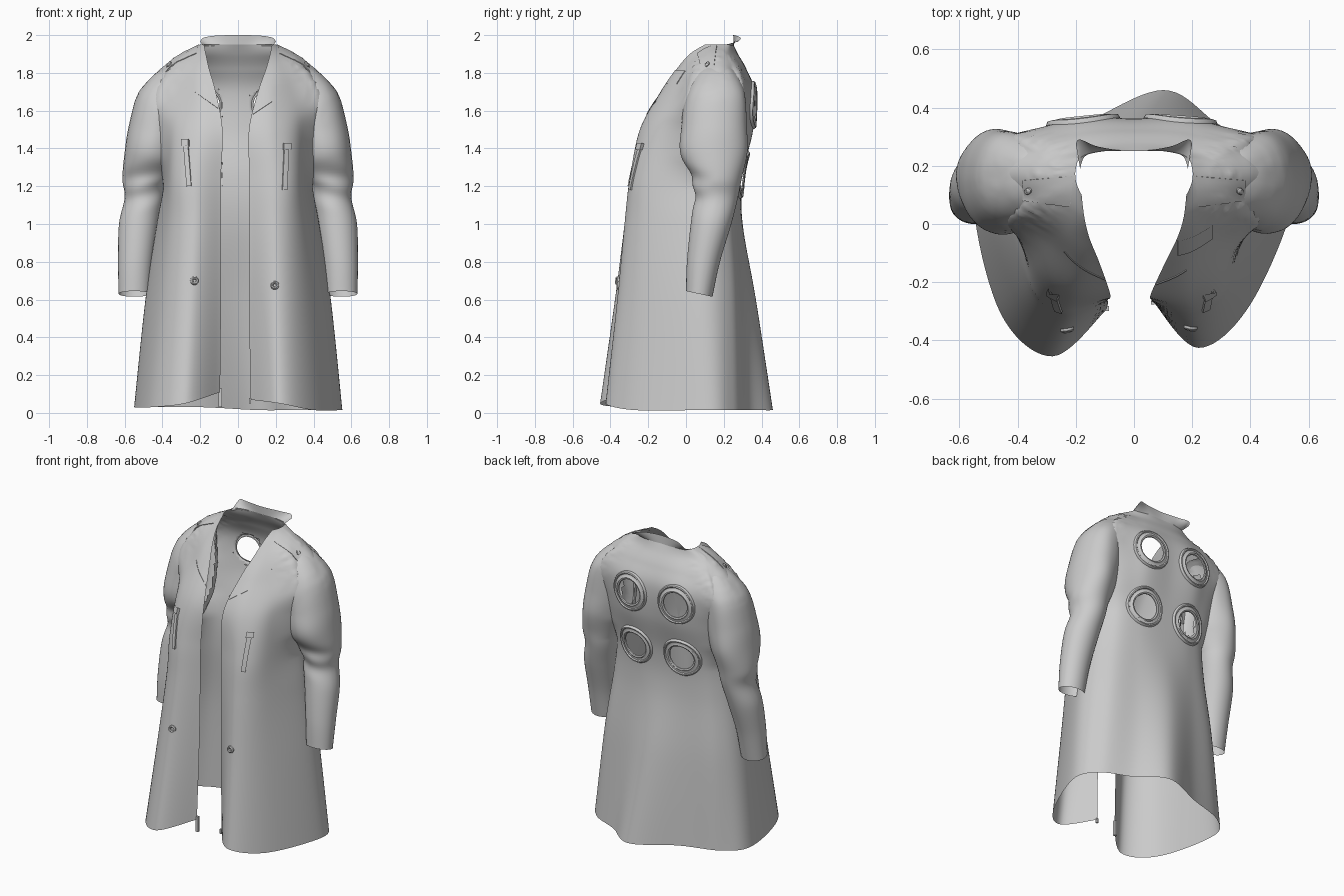
import bpy, bmesh, math
from mathutils import Vector, Matrix
from mathutils.bvhtree import BVHTree

cube = bpy.data.objects.get("Cube")
if cube:
    bpy.data.objects.remove(cube)

cloth = bpy.data.materials.new("light grey cloth")
cloth.use_nodes = True
grey = (0.6, 0.6, 0.6, 1)
cloth.diffuse_color = grey
cloth.node_tree.nodes["Principled BSDF"].inputs["Base Color"].default_value = grey


def spline(points, steps):
    """Smooth curve passing through all control points."""
    result = []
    last = len(points) - 1
    for i in range(last):
        a, b = points[max(i - 1, 0)], points[i]
        c, d = points[i + 1], points[min(i + 2, last)]
        for k in range(steps):
            t = k / steps
            result.append(b + (c - a) * t / 2 + (a - b * 2.5 + c * 2 - d / 2) * t * t
                          + (b * 3 - a - c * 3 + d) * t ** 3 / 2)
    return result + [points[last]]


def loft(rows, row_steps, column_steps):
    """Turn rows of control points into a fine grid of points."""
    wide = [spline(row, column_steps) for row in rows]
    columns = [spline(list(column), row_steps) for column in zip(*wide)]
    return [list(row) for row in zip(*columns)]


def grid_mesh(grid, wrap=False):
    bm = bmesh.new()
    verts = [[bm.verts.new(p) for p in row] for row in grid]
    count = len(grid[0])
    for low, high in zip(verts, verts[1:]):
        for j in range(count if wrap else count - 1):
            k = (j + 1) % count
            bm.faces.new((low[j], low[k], high[k], high[j]))
    bm.normal_update()
    return bm


def finish(name, bm, angle=50):
    bmesh.ops.recalc_face_normals(bm, faces=bm.faces)
    mesh = bpy.data.meshes.new(name)
    bm.to_mesh(mesh)
    bm.free()
    mesh.materials.append(cloth)
    obj = bpy.data.objects.new(name, mesh)
    bpy.context.collection.objects.link(obj)
    bpy.ops.object.select_all(action="DESELECT")
    obj.select_set(True)
    bpy.context.view_layer.objects.active = obj
    bpy.ops.object.shade_smooth_by_angle(angle=math.radians(angle))


def mirrored(half):
    return half + [Vector((-p.x, p.y, p.z)) for p in reversed(half[:-1])]


def blend(bm, other, reach=0.16):
    """Fillet the cloth towards another surface; return the faces buried in it."""
    moves, buried = {}, set()
    for v in bm.verts:
        hit, normal, _, gap = other.find_nearest(v.co)
        if v.co.z < 1.2 or gap > reach:
            if v.co.z > 1.2 and (v.co - hit).dot(normal) < 0:
                buried.add(v)
            continue
        if (v.co - hit).dot(normal) < -0.015:
            buried.add(v)
        crease = min(1, 1 - v.normal.dot(normal)) * min(1, (v.co.z - 1.2) / 0.15)
        moves[v] = v.normal * (reach / 4 * (1 - gap / reach) ** 2 * crease)
    for v, move in moves.items():
        v.co += move
    return [f for f in bm.faces if all(v in buried for v in f.verts)]


# Coat body: half sections from the front edge round to the middle of the back
sections = {
    0.03: (.08, -.28, .25, -.44, .43, -.29, .55, .09, .46, .25, .24, .34, 0, .46),
    0.6: (.075, -.27, .23, -.37, .38, -.25, .49, .07, .41, .24, .22, .31, 0, .37),
    1.0: (.075, -.265, .22, -.325, .35, -.22, .43, .07, .36, .22, .2, .28, 0, .3),
    1.25: (.075, -.26, .22, -.295, .34, -.2, .39, .09, .34, .23, .2, .29, 0, .3),
    1.5: (.07, -.24, .21, -.235, .34, -.13, .41, .13, .35, .27, .2, .35, 0, .35),
    1.7: (.112, -.135, .21, -.115, .36, 0, .49, .15, .38, .29, .2, .36, 0, .36),
    1.82: (.15, -.05, .22, -.025, .32, .05, .41, .17, .34, .255, .18, .31, 0, .32),
    1.9: (.17, .02, .21, .05, .26, .1, .29, .17, .25, .225, .13, .265, 0, .275),
    1.95: (.18, .1, .19, .12, .2, .15, .2, .19, .18, .23, .1, .25, 0, .25),
}
rows = []
for z, values in sections.items():
    row = mirrored([Vector((x, y, z)) for x, y in zip(values[::2], values[1::2])])
    low = max(0, 1 - z)
    for i, p in enumerate(row):
        side = -1 if i > 6 else 1
        edge = min(i, 12 - i)
        if p.y < 0:
            p.x -= 0.015 * min(1, max(0, (1.9 - z) * 2)) + 0.015 * low * min(edge, 1)
            p.y += 0.015 * side * low
        # the back fold drifts to one side towards the hem
        p.x += 0.1 * low * max(0, (p.y - 0.2) * 4)
        if z < 0.1:
            p.z += (0.06 - 0.02 * side if edge == 0 else 0.02 if edge == 1 else -0.015 * (side > 0))
    rows.append(row)
body = grid_mesh(loft(rows, 10, 10))

# Sleeves: height, inner x, outer x, front y, back y
sleeve_keys = (
    (.63, .465, .632, 0, .14), (.8, .45, .635, .005, .18), (1, .42, .63, .025, .24),
    (1.14, .395, .6, .045, .275), (1.24, .38, .612, .035, .295), (1.38, .36, .6, -.025, .325),
    (1.52, .35, .578, -.012, .32), (1.68, .36, .53, .02, .305), (1.78, .33, .455, .065, .265),
    (1.83, .3, .385, .11, .23), (1.845, .335, .35, .16, .18),
)
sleeves = {}
for side, name in ((1, "left_sleeve"), (-1, "right_sleeve")):
    rings = []
    for z, inner, outer, front, back in sleeve_keys:
        ring = []
        for k in range(25):
            angle = math.tau * k / 24 * side
            x = (inner + outer) / 2 + (outer - inner) / 2 * math.cos(angle)
            y = (front + back) / 2 + (back - front) / 2 * math.sin(angle)
            tilt = -0.015 * math.sin(angle) if z < 0.7 else 0
            ring.append(Vector((side * x, y, z + tilt)))
        rings.append(ring)
    grid = [row[:-1] for row in loft(rings, 8, 2)]
    # soft elbow creases on the front of the arm
    for row in grid:
        for p in row:
            bend = math.exp(-((p.z - 1.2) / 0.1) ** 2)
            if p.y < 0.15:
                p.y += 0.008 * bend * math.sin(45 * p.z + 14 * abs(p.x))
    sleeves[name] = grid_mesh(grid, wrap=True)

# Join the sleeves to the body with soft armhole seams
body_tree = BVHTree.FromBMesh(body)
sleeve_trees = [BVHTree.FromBMesh(bm) for bm in sleeves.values()]
openings = set()
for tree in sleeve_trees:
    side = tree.find_nearest(Vector((0, 0, 1)))[0].x
    faces = blend(body, tree)
    openings.update(f for f in faces if f.calc_center_median().x * side > 0.06)
for name, bm in sleeves.items():
    bmesh.ops.delete(bm, geom=blend(bm, body_tree), context="FACES")
    finish(name, bm, 80)
body.normal_update()
surface = BVHTree.FromBMesh(body)
DIRECTIONS = {"front": Vector((0, 1, 0)), "back": Vector((0, -1, 0)), "top": Vector((0, 0, -1))}


def on_coat(a, b, facing, lift):
    """Point on the coat seen from one direction, raised off the cloth."""
    ray = DIRECTIONS[facing]
    start = Vector((a, b, 3)) if facing == "top" else Vector((a, 0, b)) - ray * 3
    hit, normal, _, _ = surface.ray_cast(start, ray)
    return hit + normal * lift


def round_trim(name, x, z, facing, profile, segments):
    """Ring that follows the cloth; profile pairs are radius and lift."""
    grid = [[on_coat(x + r * math.cos(math.tau * k / segments),
                     z + r * math.sin(math.tau * k / segments), facing, h)
             for k in range(segments)] for r, h in profile]
    finish(name, grid_mesh(grid, wrap=True), 40)


def plate(name, corners, facing, thickness, across=3, along=10):
    """Four-sided patch laid on the cloth; corners run round the outline."""
    a, b, c, d = [Vector(p) for p in corners]
    grid = []
    for i in range(along + 1):
        left, right = a.lerp(d, i / along), b.lerp(c, i / along)
        line = [left.lerp(right, j / across) for j in range(across + 1)]
        top = [on_coat(p.x, p.y, facing, thickness) for p in line]
        grid.append([on_coat(*line[0], facing, 0)] + top + [on_coat(*line[-1], facing, 0)])
    bm = grid_mesh(grid)
    bmesh.ops.holes_fill(bm, edges=[e for e in bm.edges if e.is_boundary])
    finish(name, bm, 30)


def strip(name, start, end, width, facing, thickness):
    a, b = Vector(start), Vector(end)
    side = (b - a).orthogonal().normalized() * width / 2
    plate(name, (a - side, a + side, b + side, b - side), facing, thickness)


# Four eyelet rings around open holes in the back
eyelet = [(.078, .002), (.08, .008), (.088, .012), (.094, .007), (.108, .007),
          (.112, .014), (.119, .014), (.126, .004), (.127, .001)]
holes = [(x, z) for x in (-.175, .16) for z in (1.26, 1.63)]
for x, z in holes:
    round_trim("back_eyelet", x, z, "back", eyelet, 40)
    openings.update(f for f in body.faces if f.calc_center_median().y > 0.1 and math.hypot(
        f.calc_center_median().x - x, f.calc_center_median().z - z) < 0.101)

# Buttons and front straps
button = [(.007, 0), (.009, .008), (.015, .012), (.021, .008), (.023, 0)]
for x, z in ((-.23, .7), (.195, .675)):
    round_trim("front_button", x, z, "front", button, 20)
for top, bottom in (((-.275, 1.43), (-.258, 1.2)), ((.255, 1.41), (.245, 1.18))):
    strip("front_strap", top, bottom, .024, "front", .009)
    strip("strap_buckle", (top[0], top[1] + .015), (top[0], top[1] - .02), .036, "front", .018)

# Zip ends at the bottom of the front edges
for place, size in (((-.095, -.29, .08), (.018, .016, .1)), ((.064, -.27, .065), (.012, .012, .03))):
    clip = bmesh.new()
    bmesh.ops.create_cube(clip, size=1, matrix=Matrix.LocRotScale(Vector(place), None, Vector(size)))
    finish("zip_end", clip, 30)

# Chest pocket, lapel folds and shoulder tabs
plate("chest_pocket", ((.15, 1.74), (.27, 1.74), (.27, 1.81), (.15, 1.81)), "front", .004, 8, 6)
strip("lapel_fold", (-.24, 1.71), (-.1, 1.61), .005, "front", .003)
strip("lapel_fold", (.18, 1.65), (.075, 1.58), .005, "front", .003)
for side in (-1, 1):
    tab = [(.205, .165), (.22, .06), (.38, .08), (.38, .15)]
    plate("shoulder_tab", [(side * x, y) for x, y in tab], "top", .004, 6, 8)
    round_trim("shoulder_button", side * .36, .115, "top",
               [(.011, 0), (.011, .01), (.007, .014), (.001, .014)], 12)

# Open the armholes and the holes behind the rings
bmesh.ops.delete(body, geom=list(openings), context="FACES")
finish("coat_body", body, 80)

# Small flared collar at the back of the neck
lower = [Vector(p) for p in ((.185, .19, 1.945), (.165, .235, 1.942), (.09, .252, 1.945), (0, .252, 1.945))]
upper = [Vector(p) for p in ((.2, .275, 1.965), (.185, .29, 1.985), (.12, .265, 1.997), (0, .25, 2))]
finish("collar", grid_mesh(loft([mirrored(lower), mirrored(upper)], 6, 8)), 60)
